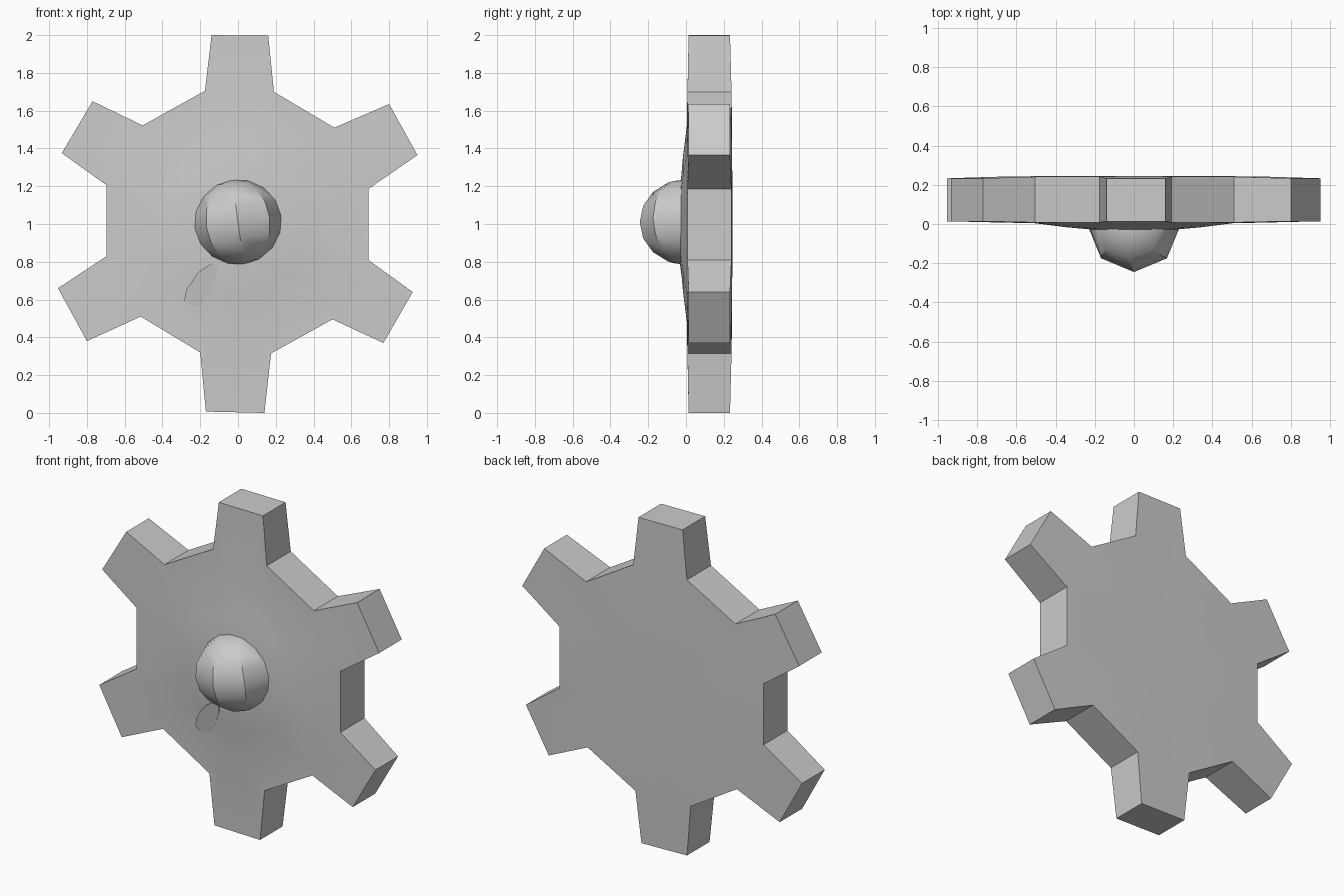
import bpy, bmesh, math
from mathutils import Matrix

if "Cube" in bpy.data.objects:
    bpy.data.objects.remove(bpy.data.objects["Cube"])

def finish(name, bm, angle=30):
    bmesh.ops.recalc_face_normals(bm, faces=bm.faces)
    me = bpy.data.meshes.new(name)
    bm.to_mesh(me)
    bm.free()
    ob = bpy.data.objects.new(name, me)
    bpy.context.collection.objects.link(ob)
    bpy.ops.object.select_all(action='DESELECT')
    ob.select_set(True)
    bpy.context.view_layer.objects.active = ob
    bpy.ops.object.shade_smooth_by_angle(angle=math.radians(angle))
    return ob

# Six-tooth gear plate: toothed outline, with concentric rings forming domed faces
outline = [(-.14, 2), (.16, 1.997), (.19, 1.70), (.51, 1.51), (.80, 1.635), (.95, 1.365),
           (.69, 1.185), (.69, .81), (.925, .64), (.77, .37), (.50, .495), (.175, .315),
           (.14, 0), (-.17, .007), (-.20, .32), (-.515, .51), (-.80, .38), (-.953, .66),
           (-.695, .83), (-.695, 1.205), (-.933, 1.375), (-.77, 1.65), (-.505, 1.522), (-.175, 1.705)]

def gear_side(bm, rim_y, tip_y, rings, centre_y):
    rim = []
    for x, z in outline:
        tip = math.hypot(x, z - 1) > .85
        rim.append(bm.verts.new((x, tip_y if tip else rim_y, z)))
    prev, n = rim, len(rim)
    for r, y in rings:
        cur = []
        for x, z in outline:
            d = math.hypot(x, z - 1)
            cur.append(bm.verts.new((x / d * r, y, 1 + (z - 1) / d * r)))
        for i in range(n):
            j = (i + 1) % n
            bm.faces.new((prev[i], prev[j], cur[j], cur[i]))
        prev = cur
    c = bm.verts.new((0, centre_y, 1))
    for i in range(n):
        bm.faces.new((prev[i], prev[(i + 1) % n], c))
    return rim

bm = bmesh.new()
front = gear_side(bm, .008, .014, [(.52, .004), (.36, -.016), (.2, -.03)], -.032)
back = gear_side(bm, .241, .233, [(.5, .244), (.25, .245)], .245)
for i in range(len(front)):
    j = (i + 1) % len(front)
    bm.faces.new((front[i], front[j], back[j], back[i]))
finish("gear_plate", bm)

# Faceted hub ball, slightly tilted
bm = bmesh.new()
bmesh.ops.create_uvsphere(bm, u_segments=8, v_segments=8, radius=1)
bm.transform(Matrix.Translation((0, -.005, 1.01)) @ Matrix.Rotation(math.radians(-8), 4, 'Y')
             @ Matrix.Diagonal((.24, .24, .227, 1)))
finish("hub_ball", bm)

# Small flush oval patch below the hub
bm = bmesh.new()
patch = [(-.11, .79), (-.11, .74), (-.15, .63), (-.19, .575), (-.25, .565), (-.285, .595),
         (-.275, .65), (-.21, .745), (-.15, .785)]
bottom = [bm.verts.new((x, .03, z)) for x, z in patch]
top = [bm.verts.new((x, -.033 + .032 * (.79 - z) / .225, z)) for x, z in patch]
bm.faces.new(top)
bm.faces.new(bottom)
for i in range(len(patch)):
    j = (i + 1) % len(patch)
    bm.faces.new((top[i], top[j], bottom[j], bottom[i]))
finish("oval_patch", bm)
